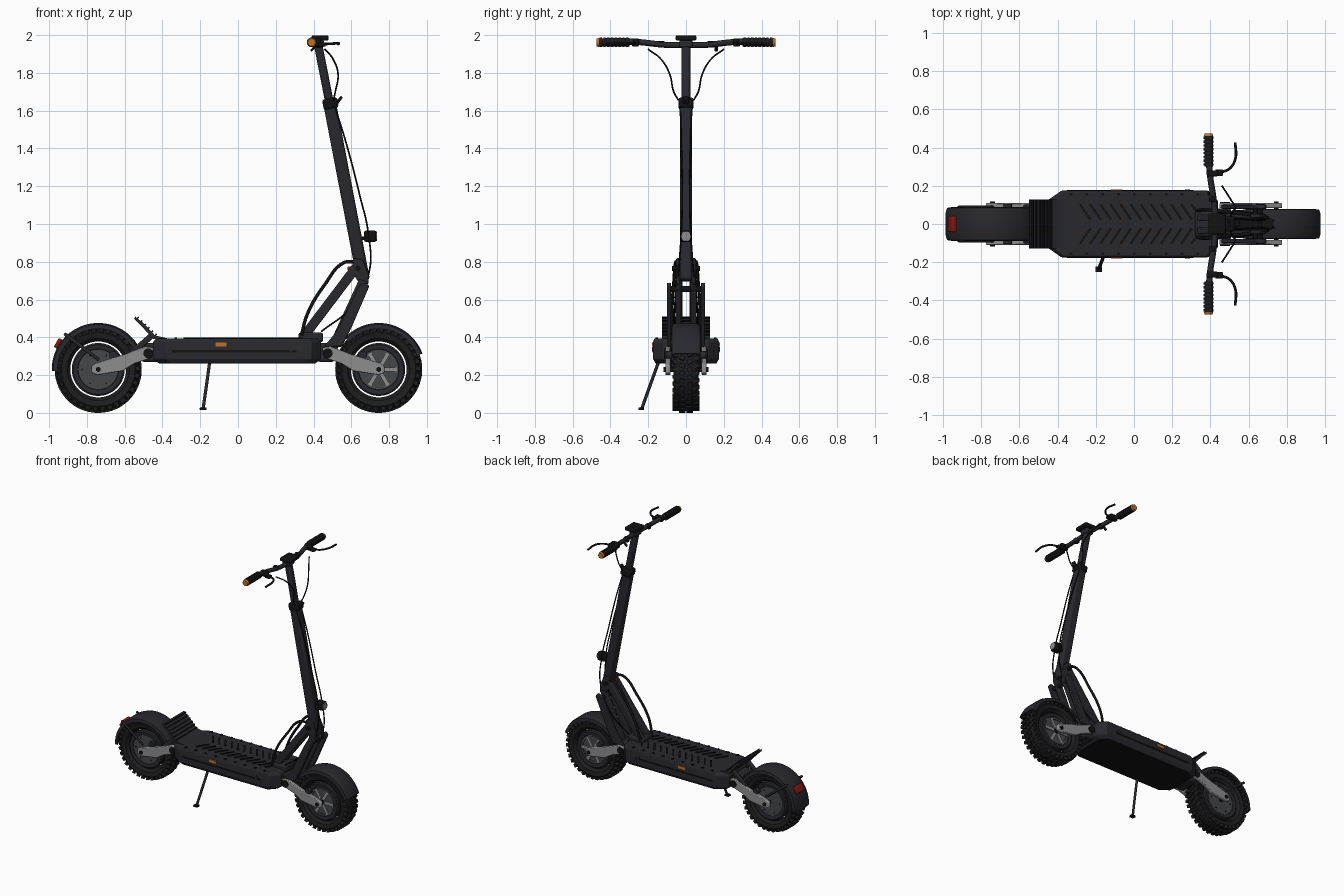
import bpy, bmesh, math
from mathutils import Vector, Matrix

cube = bpy.data.objects.get("Cube")
if cube:
    bpy.data.objects.remove(cube, do_unlink=True)


def material(name, rgb):
    m = bpy.data.materials.new(name)
    m.use_nodes = True
    m.diffuse_color = (*rgb, 1)
    m.node_tree.nodes["Principled BSDF"].inputs["Base Color"].default_value = (*rgb, 1)
    return m


PAINT = material("charcoal_paint", (0.021, 0.021, 0.027))
RUBBER = material("tyre_rubber", (0.013, 0.013, 0.014))
BLACK = material("black_plastic", (0.006, 0.006, 0.007))
ALLOY = material("light_alloy", (0.27, 0.27, 0.27))
HUB = material("dark_alloy", (0.06, 0.063, 0.066))
ORANGE = material("orange_reflector", (0.55, 0.16, 0.02))
RED = material("red_lens", (0.25, 0.01, 0.01))


def finish(name, bm, mat, bevel=0, angle=35):
    bmesh.ops.recalc_face_normals(bm, faces=bm.faces)
    me = bpy.data.meshes.new(name)
    bm.to_mesh(me)
    bm.free()
    me.materials.append(mat)
    me.polygons.foreach_set("use_smooth", [True] * len(me.polygons))
    me.set_sharp_from_angle(angle=math.radians(angle))
    ob = bpy.data.objects.new(name, me)
    bpy.context.collection.objects.link(ob)
    if bevel:
        b = ob.modifiers.new("bevel", "BEVEL")
        b.width, b.segments, b.limit_method = bevel, 2, "ANGLE"
    return ob


def add_box(bm, loc, size, rot=Matrix()):
    bmesh.ops.create_cube(bm, size=1, matrix=Matrix.Translation(loc) @ rot @ Matrix.Diagonal((*size, 1)))


def box(name, loc, size, mat, bevel=0.0, tilt=0.0):
    bm = bmesh.new()
    add_box(bm, loc, size, Matrix.Rotation(tilt, 4, "Y"))
    return finish(name, bm, mat, bevel)


def rod(name, a, b, r, mat, r2=None, sides=20):
    a, b = Vector(a), Vector(b)
    bm = bmesh.new()
    turn = (b - a).to_track_quat("Z", "Y").to_matrix().to_4x4()
    bmesh.ops.create_cone(bm, cap_ends=True, segments=sides, radius1=r, radius2=r2 or r,
                          depth=(b - a).length, matrix=Matrix.Translation((a + b) / 2) @ turn)
    return finish(name, bm, mat)


def beam(name, a, b, width, y, thick, mat, bevel=0.006):
    """Straight bar in the side plane from a to b (x, z)."""
    d = Vector((b[0] - a[0], b[1] - a[1]))
    return box(name, ((a[0] + b[0]) / 2, y, (a[1] + b[1]) / 2), (width, thick, d.length),
               mat, bevel, math.atan2(d.x, d.y))


def prism(name, pts, y, thick, mat, bevel=0.005):
    """Side outline (x, z) given thickness across y."""
    bm = bmesh.new()
    f = bm.faces.new([bm.verts.new((x, y - thick / 2, z)) for x, z in pts])
    ext = bmesh.ops.extrude_face_region(bm, geom=[f])["geom"]
    bmesh.ops.translate(bm, vec=(0, thick, 0), verts=[v for v in ext if isinstance(v, bmesh.types.BMVert)])
    return finish(name, bm, mat, bevel)


def tube(name, pts, r, mat):
    cu = bpy.data.curves.new(name, "CURVE")
    cu.dimensions, cu.bevel_depth, cu.bevel_resolution = "3D", r, 2
    cu.resolution_u, cu.use_fill_caps = 8, True
    sp = cu.splines.new("BEZIER")
    sp.bezier_points.add(len(pts) - 1)
    for p, co in zip(sp.bezier_points, pts):
        p.co, p.handle_left_type, p.handle_right_type = co, "AUTO", "AUTO"
    cu.materials.append(mat)
    ob = bpy.data.objects.new(name, cu)
    bpy.context.collection.objects.link(ob)


def lathe(name, prof, cx, mat, a0=0, a1=360, n=56):
    """Spin a closed (radius, y) outline about the wheel axle."""
    bm = bmesh.new()
    full = a1 - a0 == 360
    rings = []
    for i in range(n if full else n + 1):
        t = math.radians(a0 + (a1 - a0) * i / n)
        rings.append([bm.verts.new((cx + r * math.cos(t), y, AXLE + r * math.sin(t))) for r, y in prof])
    k = len(prof)
    for i in range(n):
        p, q = rings[i], rings[(i + 1) % len(rings)]
        for j in range(k):
            bm.faces.new((p[j], p[(j + 1) % k], q[(j + 1) % k], q[j]))
    if not full:
        bm.faces.new(rings[0])
        bm.faces.new(rings[-1])
    return finish(name, bm, mat)


def mirrored(half):
    return half + [(r, -y) for r, y in reversed(half)]


# Wheels, treads, hubs, fenders and swing arms, front and rear
AXLE = 0.23
for end, s, cx, fw, arc in (("front", 1, 0.745, 0.078, (20, 137)), ("rear", -1, -0.74, 0.088, (30, 182))):
    lathe(end + "_tyre", mirrored([(0.148, 0.04), (0.165, 0.06), (0.195, 0.066), (0.21, 0.055), (0.219, 0.03)]), cx, RUBBER)
    bm = bmesh.new()
    for i in range(34):
        for row, off in ((-0.055, 0), (-0.02, 0.5), (0.02, 0), (0.055, 0.5)):
            t = 2 * math.pi * (i + off) / 34
            rad = 0.219 if abs(row) < 0.03 else 0.209
            spin = Matrix.Rotation(-t, 4, "Y")
            lean = Matrix.Rotation(math.copysign(0.35, row), 4, "X") if abs(row) > 0.03 else Matrix.Rotation(0.3, 4, "X")
            add_box(bm, (cx + rad * math.cos(t), row, AXLE + rad * math.sin(t)), (0.022, 0.028, 0.024), spin @ Matrix.Rotation(0.35 if row > 0 else -0.35, 4, "X"))
    finish(end + "_tread_blocks", bm, RUBBER)
    lathe(end + "_rim", mirrored([(0.1, 0.03), (0.108, 0.052), (0.132, 0.056), (0.14, 0.05)]), cx, PAINT)
    rod(end + "_hub", (cx, -0.05, AXLE), (cx, 0.05, AXLE), 0.106, HUB, sides=48)
    rod(end + "_axle", (cx, -0.118, AXLE), (cx, 0.118, AXLE), 0.014, BLACK, sides=6)
    bm = bmesh.new()
    for side in (-1, 1):
        for i in range(6):
            t = i * math.pi / 3
            d = Vector((math.cos(t), 0, math.sin(t)))
            if s > 0:
                add_box(bm, Vector((cx, side * 0.052, AXLE)) + d * 0.06, (0.075, 0.012, 0.022), Matrix.Rotation(-t, 4, "Y"))
            else:
                add_box(bm, Vector((cx, side * 0.05, AXLE)) + d * 0.085, (0.009, 0.008, 0.009))
    finish(end + ("_spokes" if s > 0 else "_hub_bolts"), bm, ALLOY if s > 0 else BLACK)
    if s > 0:
        lathe("front_hub_ring", mirrored([(0.088, 0.04), (0.088, 0.056), (0.1, 0.056), (0.1, 0.04)]), cx, HUB)
    lathe(end + "_fender", mirrored([(0.215, fw), (0.238, fw * 0.96), (0.246, fw * 0.65)])
          + mirrored([(0.215, fw - 0.006), (0.233, fw * 0.87), (0.237, fw * 0.6)])[::-1], cx, PAINT, *arc, 36)
    for y in (-0.096, 0.096):
        arm = [(0.445, 0.345), (0.49, 0.352), (0.60, 0.31), (0.745, 0.266), (0.775, 0.25), (0.775, 0.212),
               (0.745, 0.2), (0.61, 0.222), (0.55, 0.26), (0.46, 0.29)]
        prism(end + "_swing_arm", [(s * x, z) for x, z in arm], y, 0.026, ALLOY)
        rod(end + "_pivot_bolt", (s * 0.475, y * 0.9, 0.315), (s * 0.475, y * 1.2, 0.315), 0.026, BLACK)
        rod(end + "_arm_bolt", (s * 0.66, y * 0.8, 0.305), (s * 0.66, y * 1.1, 0.305), 0.022, PAINT)
    box(end + "_arm_mount", (s * 0.465, 0, 0.32), (0.09, 0.16, 0.1), PAINT, 0.012)

# Rear fender braces and tail light
for y in (-0.09, 0.09):
    beam("rear_fender_brace", (-0.92, 0.42), (-0.735, 0.28), 0.018, y, 0.012, PAINT)
    beam("kick_plate_strut", (-0.45, 0.415), (-0.57, 0.31), 0.032, y, 0.022, PAINT)
box("tail_light", (-0.949, 0, 0.366), (0.03, 0.085, 0.055), RED, 0.006, math.radians(30))

# Deck: tapered plan extruded upward, with a dark underside
bm = bmesh.new()
plan = [(-0.45, 0.125), (-0.38, 0.174), (0.39, 0.174), (0.44, 0.12)]
plan += [(x, -y) for x, y in reversed(plan)]
low, high = 0.285, 0.375
rings = [[bm.verts.new((x * sc, y * sc, z)) for x, y in plan]
         for sc, z in ((0.93, 0.262), (1, low), (1, high), (0.965, 0.394))]
for p, q in zip(rings, rings[1:]):
    for j in range(8):
        bm.faces.new((p[j], p[(j + 1) % 8], q[(j + 1) % 8], q[j]))
bm.faces.new(rings[0])
bm.faces.new(rings[-1])
deck = finish("deck", bm, PAINT, 0.004, 20)
deck.data.materials.append(BLACK)
for f in deck.data.polygons:
    f.material_index = 1 if f.normal.z < -0.9 else 0
bm = bmesh.new()
for i in range(12):
    for side in (-1, 1):
        add_box(bm, (-0.255 + i * 0.053, side * 0.063, 0.395), (0.012, 0.098, 0.008), Matrix.Rotation(side * 0.6, 4, "Z"))
finish("deck_grip_chevrons", bm, BLACK)
for y in (-1, 1):
    box("deck_side_groove", (-0.02, y * 0.174, 0.327), (0.66, 0.006, 0.012), BLACK)
    box("deck_reflector", (-0.09, y * 0.176, 0.362), (0.06, 0.008, 0.02), ORANGE)
    rod("deck_side_screw", (0.28, y * 0.17, 0.337), (0.28, y * 0.181, 0.337), 0.012, PAINT)
    bm = bmesh.new()
    for i in range(9):
        add_box(bm, (-0.33 + i * 0.083, y * 0.155, 0.396), (0.014, 0.014, 0.008))
    finish("deck_top_screws", bm, BLACK)

# Ribbed kick plate
prism("kick_plate", [(-0.545, 0.51), (-0.50, 0.475), (-0.44, 0.41), (-0.37, 0.394), (-0.37, 0.38),
                     (-0.45, 0.392), (-0.51, 0.458), (-0.55, 0.497)], 0, 0.255, PAINT, 0)
for i in range(6):
    u = i / 5
    box("kick_plate_rib", (-0.53 + 0.095 * u, 0, 0.503 - 0.09 * u), (0.009, 0.25, 0.012), BLACK, 0, math.radians(43))

# Kickstand
tube("kickstand", [(-0.15, -0.145, 0.27), (-0.165, -0.185, 0.16), (-0.185, -0.235, 0.02)], 0.009, PAINT)
box("kickstand_foot", (-0.185, -0.237, 0.022), (0.035, 0.03, 0.014), BLACK, 0.003)

# Folding linkage between deck and stem
box("linkage_base", (0.385, 0, 0.4), (0.13, 0.13, 0.05), PAINT, 0.01)
for y in (-1, 1):
    beam("rear_link", (0.345, 0.4), (0.625, 0.77), 0.05, y * 0.035, 0.035, PAINT)
    prism("front_link", [(0.455, 0.35), (0.55, 0.35), (0.60, 0.45), (0.695, 0.67), (0.68, 0.69), (0.645, 0.68), (0.52, 0.43)],
          y * 0.09, 0.022, PAINT)
    beam("front_link_core", (0.50, 0.34), (0.665, 0.70), 0.05, y * 0.04, 0.03, PAINT)
    tube("linkage_hose", [(0.335, y * 0.07, 0.41), (0.37, y * 0.075, 0.53), (0.46, y * 0.065, 0.68),
                          (0.56, y * 0.055, 0.795), (0.61, y * 0.05, 0.8)], 0.009, BLACK)
    prism("hinge_cheek", [(0.60, 0.75), (0.61, 0.82), (0.66, 0.81), (0.69, 0.74), (0.69, 0.68), (0.64, 0.69)], y * 0.042, 0.02, PAINT)
    rod("hinge_bolt", (0.635, y * 0.04, 0.765), (0.635, y * 0.075, 0.765), 0.013, BLACK)
rod("front_link_pin", (0.655, -0.1, 0.655), (0.655, 0.1, 0.655), 0.016, BLACK)
box("hinge_release", (0.59, 0, 0.765), (0.02, 0.025, 0.02), RED, 0.004)

# Stem: wide lower column, clamp and telescopic upper column
LEAN = (0.485, 1.64)
beam("lower_stem", (0.665, 0.70), LEAN, 0.068, 0, 0.066, PAINT, 0.014)
beam("stem_clamp", (0.494, 1.61), (0.484, 1.665), 0.08, 0, 0.08, BLACK, 0.012)
beam("clamp_lever", (0.52, 1.635), (0.55, 1.675), 0.016, 0, 0.03, BLACK)
beam("upper_stem", LEAN, (0.422, 1.96), 0.045, 0, 0.046, PAINT, 0.012)

# Headlight on a short bracket
box("headlight_bracket", (0.655, 0, 0.925), (0.06, 0.03, 0.02), BLACK)
box("headlight", (0.70, 0, 0.935), (0.066, 0.056, 0.062), BLACK, 0.012)
rod("headlight_lens", (0.73, 0, 0.935), (0.736, 0, 0.935), 0.026, ALLOY)

# Handlebar, display, grips, levers and cables
tube("handlebar", [(0.39, -0.46, 1.962), (0.395, -0.28, 1.965), (0.42, -0.1, 1.948), (0.425, 0, 1.947),
                   (0.42, 0.1, 1.948), (0.395, 0.28, 1.965), (0.39, 0.46, 1.962)], 0.016, PAINT)
box("display_mount", (0.425, 0, 1.955), (0.06, 0.07, 0.04), PAINT, 0.008)
box("display", (0.435, 0, 1.985), (0.09, 0.11, 0.028), BLACK, 0.008)
for y in (-1, 1):
    rod("grip", (0.39, y * 0.3, 1.963), (0.39, y * 0.462, 1.961), 0.022, BLACK)
    for i in range(8):
        rod("grip_rib", (0.39, y * (0.305 + i * 0.02), 1.962), (0.39, y * (0.317 + i * 0.02), 1.962), 0.026, RUBBER, sides=16)
    rod("grip_end_cap", (0.39, y * 0.46, 1.961), (0.39, y * 0.473, 1.961), 0.025, ORANGE, 0.02)
    box("brake_clamp", (0.41, y * 0.265, 1.962), (0.06, 0.032, 0.042), BLACK, 0.008)
    box("brake_body", (0.445, y * 0.268, 1.95), (0.04, 0.036, 0.022), BLACK, 0.006)
    tube("brake_lever", [(0.455, y * 0.27, 1.952), (0.50, y * 0.29, 1.955), (0.53, y * 0.34, 1.957), (0.53, y * 0.425, 1.952)], 0.007, BLACK)
    box("control_pod", (0.41, y * 0.13, 1.952), (0.035, 0.03, 0.036), BLACK, 0.006)
    tube("brake_cable", [(0.46, y * 0.2, 1.925), (0.505, y * 0.13, 1.87), (0.53, y * 0.085, 1.79),
                         (0.515, y * 0.065, 1.70), (0.505, y * 0.04, 1.655)], 0.0045, BLACK)
    tube("stem_cable", [(0.51, y * 0.03, 1.63), (0.575, y * 0.025, 1.42), (0.645, y * 0.02, 1.15), (0.69, y * 0.025, 0.95),
                        (0.695, y * 0.04, 0.75), (0.60, y * 0.06, 0.56), (0.44, y * 0.06, 0.43)], 0.0045, BLACK)
beam("thumb_throttle", (0.425, 1.955), (0.385, 1.915), 0.012, 0.16, 0.02, BLACK)
